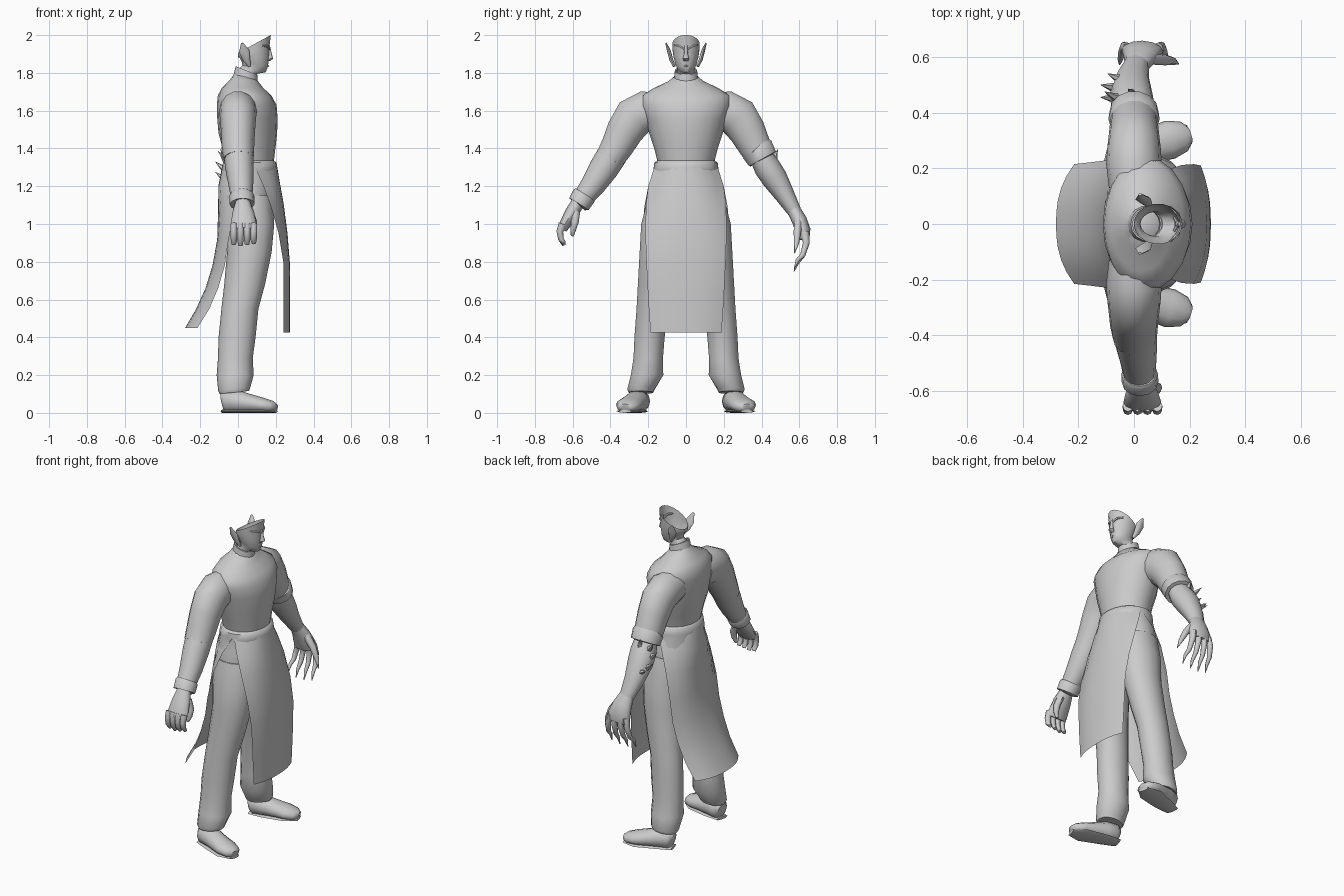
import bpy, bmesh, math
from mathutils import Vector

grey = bpy.data.materials.new("plain grey")
grey.diffuse_color = (0.6, 0.6, 0.6, 1)


def finish(name, bm, angle=50):
    bmesh.ops.recalc_face_normals(bm, faces=bm.faces[:])
    me = bpy.data.meshes.new(name)
    bm.to_mesh(me)
    bm.free()
    ob = bpy.data.objects.new(name, me)
    bpy.context.collection.objects.link(ob)
    me.materials.append(grey)
    bpy.ops.object.select_all(action='DESELECT')
    ob.select_set(True)
    bpy.context.view_layer.objects.active = ob
    bpy.ops.object.shade_smooth_by_angle(angle=math.radians(angle))
    return ob


def skin(bm, rows, closed):
    for a, b in zip(rows, rows[1:]):
        n = len(a)
        for i in range(n if closed else n - 1):
            j = (i + 1) % n
            bm.faces.new((a[i], a[j], b[j], b[i]))


def stack(name, rings, n=16, caps=(True, True)):
    """Upright loft; rings are (x, y, z, rx, ry, forward slope)."""
    bm = bmesh.new()
    rows = []
    for x, y, z, rx, ry, s in rings:
        row = []
        for i in range(n):
            a = 2 * math.pi * i / n
            dx = rx * math.cos(a)
            row.append(bm.verts.new((x + dx, y + ry * math.sin(a), z + s * dx)))
        rows.append(row)
    skin(bm, rows, True)
    for use, row in zip(caps, (rows[0], rows[-1])):
        if use:
            bm.faces.new(row)
    return finish(name, bm)


def tube(name, rings, n=12, side=(1, 0, 0), caps=True):
    """Loft along a path; rings are (x, y, z, radius along side, other radius)."""
    bm = bmesh.new()
    pts = [Vector(r[:3]) for r in rings]
    rows = []
    for k, r in enumerate(rings):
        t = (pts[min(k + 1, len(pts) - 1)] - pts[max(k - 1, 0)]).normalized()
        u = Vector(side)
        u = (u - t * u.dot(t)).normalized()
        v = t.cross(u)
        rows.append([bm.verts.new(pts[k] + u * r[3] * math.cos(2 * math.pi * i / n)
                                  + v * r[4] * math.sin(2 * math.pi * i / n)) for i in range(n)])
    skin(bm, rows, True)
    if caps:
        bm.faces.new(rows[0])
        bm.faces.new(rows[-1])
    return finish(name, bm)


def panel(name, rows, n=10):
    """Hanging cloth; rows are (z, middle x, edge x, half width)."""
    bm = bmesh.new()
    grid = []
    for z, xm, xe, w in rows:
        row = []
        for i in range(n + 1):
            t = 2 * i / n - 1
            row.append(bm.verts.new((xm + (xe - xm) * abs(t) ** 2.5, w * t, z)))
        grid.append(row)
    skin(bm, grid, False)
    return finish(name, bm)


# Torso, hips and collar
stack("torso", [
    (.055, 0, .94, .10, .17, 0), (.055, 0, 1.08, .135, .205, 0), (.055, 0, 1.2, .148, .19, 0),
    (.06, 0, 1.27, .145, .172, 0), (.062, 0, 1.29, .148, .172, 0), (.062, 0, 1.325, .142, .168, 0),
    (.06, 0, 1.335, .13, .152, 0), (.058, 0, 1.4, .14, .168, 0), (.052, 0, 1.48, .155, .195, 0),
    (.05, 0, 1.56, .16, .215, 0), (.046, 0, 1.63, .158, .24, 0), (.035, 0, 1.68, .142, .235, 0),
    (.024, 0, 1.72, .11, .17, 0), (.035, 0, 1.755, .078, .095, -.1), (.04, 0, 1.785, .055, .055, -.3)], 20)
stack("collar", [(.04, 0, 1.76, .066, .066, -.3), (.045, 0, 1.812, .057, .06, -.4),
                 (.045, 0, 1.812, .05, .053, -.4), (.04, 0, 1.77, .05, .053, -.3)], 14, (False, False))

# Head with an open sloping crown
stack("head", [
    (.045, 0, 1.76, .048, .048, 0), (.055, 0, 1.81, .048, .047, -.3), (.085, 0, 1.822, .062, .045, -.3),
    (.09, 0, 1.845, .069, .056, -.15), (.088, 0, 1.885, .077, .067, .1), (.083, 0, 1.915, .084, .071, .35),
    (.087, 0, 1.953, .087, .073, .55)], 18, (True, False))
stack("nose", [(.163, 0, 1.945, .006, .008, 0), (.167, 0, 1.9, .012, .01, 0),
               (.17, 0, 1.875, .016, .017, 0), (.158, 0, 1.862, .01, .012, 0)], 8)
tube("mouth", [(.143, -.026, 1.836, .005, .004), (.157, 0, 1.837, .007, .007), (.143, .026, 1.836, .005, .004)], 6)
for s, side in ((-1, "right"), (1, "left")):
    tube(side + "_brow", [(.166, s * .01, 1.925, .006, .006), (.157, s * .035, 1.94, .007, .007),
                          (.13, s * .062, 1.945, .004, .005)], 6)
    tube(side + "_ear", [(.06, s * .062, 1.835, .008, .008), (.045, s * .078, 1.87, .02, .01),
                         (.032, s * .09, 1.915, .028, .01), (.022, s * .106, 1.958, .006, .004)], 8)

    # Trousers and shoes
    stack(side + "_trouser_leg", [
        (.055, s * .1, 1.15, .125, .1, 0), (.062, s * .125, 1.0, .13, .115, 0), (.06, s * .145, .85, .118, .103, 0),
        (.035, s * .165, .68, .108, .092, 0), (.01, s * .18, .55, .098, .084, 0), (-.005, s * .193, .4, .098, .082, 0),
        (-.014, s * .2, .29, .092, .08, 0), (-.015, s * .206, .2, .098, .088, 0), (-.02, s * .238, .125, .085, .074, .1),
        (-.02, s * .238, .108, .078, .066, .1)], 14)
    tube(side + "_shoe", [
        (-.082, s * .242, .055, .035, .045), (-.06, s * .246, .06, .058, .06), (.0, s * .262, .06, .062, .06),
        (.06, s * .282, .05, .064, .05), (.13, s * .303, .04, .07, .04), (.18, s * .315, .032, .055, .032),
        (.202, s * .322, .028, .028, .02)], 12, (0, 1, 0))
    tube(side + "_sole", [(-.082, s * .242, .009, .042, .009), (0, s * .262, .009, .058, .009),
                          (.13, s * .303, .009, .07, .009), (.2, s * .322, .009, .035, .009)], 8, (0, 1, 0))

    # Upper sleeves
    tube(side + "_upper_sleeve", [
        (.0, s * .13, 1.60, .09, .10), (.0, s * .215, 1.595, .1, .112), (.0, s * .275, 1.565, .096, .112),
        (.0, s * .325, 1.49, .09, .1), (.0, s * .365, 1.41, .086, .088), (.003, s * .405, 1.345, .08, .078)], 14)

# Cloth panels front and back
panel("front_panel", [(1.3, .208, .09, .168), (1.2, .225, .135, .2), (1.1, .243, .172, .212), (.95, .262, .215, .215),
                      (.8, .274, .24, .21), (.6, .276, .242, .2), (.425, .276, .242, .188)])
panel("back_panel", [(1.3, -.085, .08, .168), (1.2, -.104, .03, .2), (1.08, -.105, -.015, .222), (.92, -.11, -.05, .232),
                     (.78, -.135, -.07, .232), (.66, -.172, -.105, .228), (.55, -.222, -.152, .222),
                     (.45, -.28, -.215, .215)])

# Right forearm sleeve, cuff and curled hand
tube("right_forearm_sleeve", [(.003, -.385, 1.375, .08, .08), (.008, -.435, 1.295, .075, .078),
                              (.015, -.49, 1.21, .066, .066), (.02, -.555, 1.125, .055, .052)])
tube("right_cuff", [(.02, -.535, 1.158, .06, .057), (.02, -.54, 1.15, .066, .064),
                    (.022, -.567, 1.105, .066, .06), (.022, -.568, 1.104, .05, .045)])
tube("right_palm", [(.025, -.57, 1.115, .04, .036), (.028, -.605, 1.06, .058, .036),
                    (.03, -.64, 1.0, .068, .03), (.03, -.655, .97, .062, .024)])
for i in range(4):
    x = -.022 + .035 * i
    tube("right_finger", [(x, -.653, 1.0, .019, .022), (x, -.668, .96, .018, .018), (x, -.662, .92, .017, .015),
                          (x, -.645, .887 + .006 * abs(i - 1), .012, .01)], 8)
tube("right_thumb", [(.06, -.585, 1.065, .02, .025), (.082, -.588, 1.01, .02, .02),
                     (.08, -.597, .97, .017, .015), (.07, -.602, .937, .009, .008)], 8)

# Left rolled cuff, bare forearm and clawed hand
tube("left_rolled_cuff", [(.0, .372, 1.40, .085, .082), (.0, .377, 1.395, .092, .09),
                          (.0, .405, 1.345, .088, .083), (.0, .406, 1.343, .065, .06)], 14)
tube("left_forearm", [(.0, .39, 1.37, .065, .06), (-.005, .43, 1.3, .078, .07), (-.01, .47, 1.24, .076, .068),
                      (-.005, .525, 1.15, .06, .052), (.01, .575, 1.065, .045, .037)])
tube("left_palm", [(.01, .57, 1.075, .044, .036), (.022, .6, 1.02, .06, .04),
                   (.03, .62, .965, .075, .04), (.033, .627, .92, .07, .027)])
for i in range(4):
    x, d = -.022 + .036 * i, (i - 1.5)
    drop = .012 * abs(i - 1.5)
    tube("left_clawed_finger", [(x, .628, .955, .019, .024), (x + .008 * d, .637, .9, .017, .018),
                                (x + .014 * d, .618, .835, .014, .014), (x + .018 * d, .59, .79 + drop, .01, .01),
                                (x + .02 * d, .572, .742 + drop, .002, .002)], 8)
tube("left_clawed_thumb", [(.06, .595, 1.02, .022, .024), (.11, .59, .96, .02, .02), (.14, .585, .9, .014, .014),
                           (.16, .575, .845, .002, .002)], 8, (0, 1, 0))

# Bony spikes behind the left forearm
for base, tip in (((-.04, .44, 1.31), (-.105, .475, 1.385)), ((-.05, .45, 1.27), (-.12, .455, 1.33)),
                  ((-.05, .485, 1.22), (-.12, .5, 1.275)), ((-.03, .51, 1.2), (-.095, .54, 1.235)),
                  ((.0, .46, 1.32), (-.02, .485, 1.395))):
    tube("left_forearm_spike", [(*base, .026, .026), (*tip, .001, .001)], 5, (0, 1, 0))
